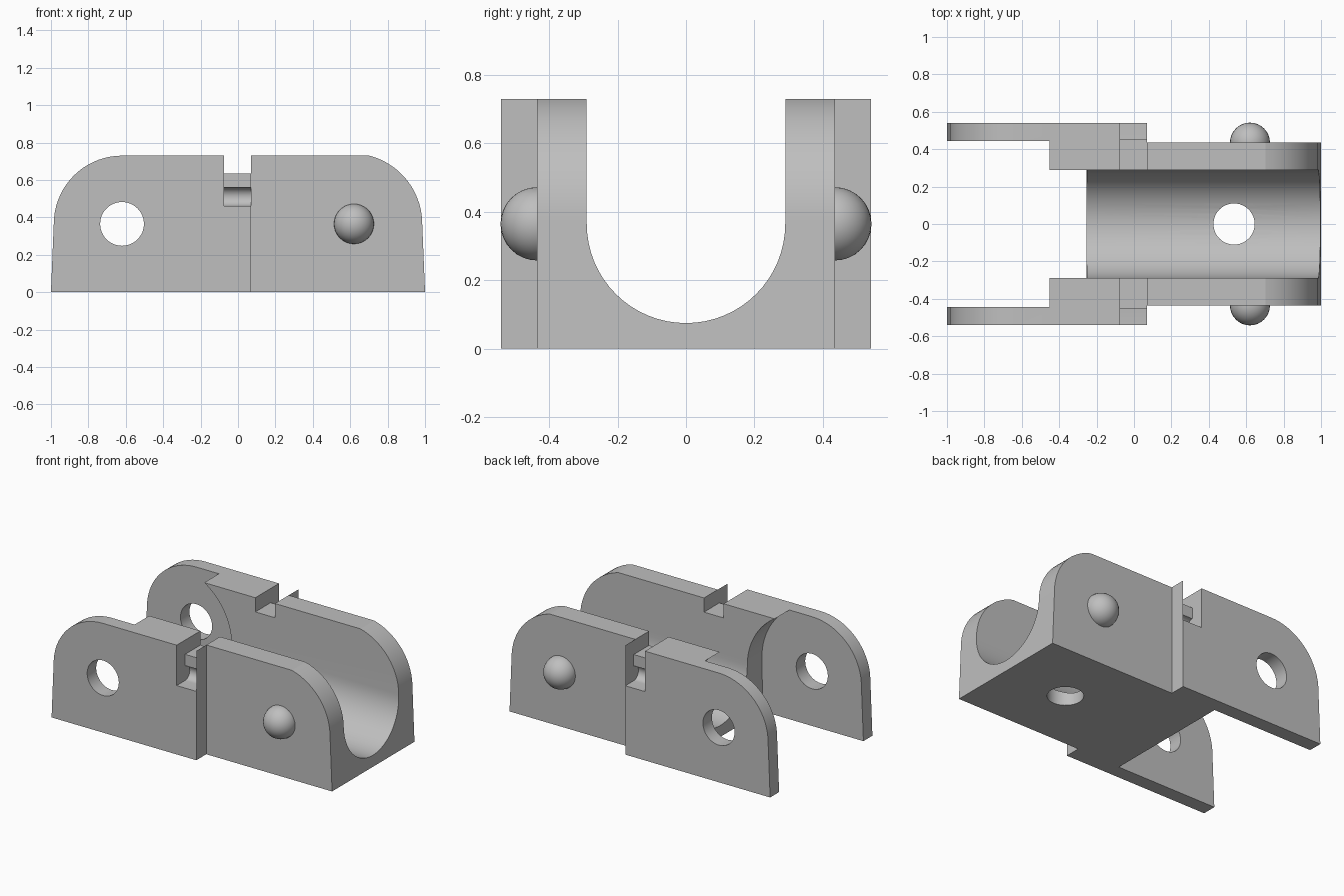
import bpy, bmesh
from math import sin, cos, pi, asin, radians

cube = bpy.data.objects.get("Cube")
if cube:
    bpy.data.objects.remove(cube, do_unlink=True)

grey = bpy.data.materials.new("plain_grey")
grey.use_nodes = True
colour = (0.52, 0.52, 0.52, 1)
grey.diffuse_color = colour
grey.node_tree.nodes["Principled BSDF"].inputs["Base Color"].default_value = colour


def arc(cx, cy, r, a0, a1, n):
    """Points on a circle from angle a0 to a1 (degrees)."""
    angles = [radians(a0 + (a1 - a0) * i / n) for i in range(n + 1)]
    return [(cx + r * cos(a), cy + r * sin(a)) for a in angles]


def prism(name, pts, axis, lo, hi):
    """Extrude a 2D outline along x (yz outline), y (xz) or z (xy)."""
    place = {"x": lambda a, b, t: (t, a, b),
             "y": lambda a, b, t: (a, t, b),
             "z": lambda a, b, t: (a, b, t)}[axis]
    bm = bmesh.new()
    face = bm.faces.new([bm.verts.new(place(a, b, lo)) for a, b in pts])
    ext = bmesh.ops.extrude_face_region(bm, geom=[face])
    moved = [v for v in ext["geom"] if isinstance(v, bmesh.types.BMVert)]
    bmesh.ops.translate(bm, verts=moved, vec=place(0, 0, hi - lo))
    bmesh.ops.recalc_face_normals(bm, faces=bm.faces)
    mesh = bpy.data.meshes.new(name)
    bm.to_mesh(mesh)
    bm.free()
    mesh.materials.append(grey)
    obj = bpy.data.objects.new(name, mesh)
    bpy.context.collection.objects.link(obj)
    return obj


def box(x0, x1, y0, y1):
    return [(x0, y0), (x1, y0), (x1, y1), (x0, y1)]


def select(obj):
    bpy.ops.object.select_all(action='DESELECT')
    obj.select_set(True)
    bpy.context.view_layer.objects.active = obj


def cut(body, cutter):
    cutter.hide_render = True
    mod = body.modifiers.new("cut", 'BOOLEAN')
    mod.operation = 'DIFFERENCE'
    mod.solver = 'EXACT'
    mod.object = cutter
    select(body)
    bpy.ops.object.modifier_apply(modifier=mod.name)
    bpy.data.objects.remove(cutter, do_unlink=True)


MID, TOP = 0.365, 0.73
HINGE = 0.62

# Side silhouette of the whole link
front_r = 0.377
front_end = 90 - math_angle if (math_angle := 0) else asin(MID / front_r) * 180 / pi
outline = [(-1, 0), (1, 0)]
outline += arc(0.985 - front_r, MID, front_r, 0, front_end, 14)
outline += arc(-HINGE, MID, MID, 90, 180, 18)
link = prism("link_body", outline, "y", -0.54, 0.54)

# Round-bottomed channel running lengthwise
channel = [(0.29, 1)] + [(-0.29, 1)] + arc(0, MID, 0.29, 180, 360, 32)
cut(link, prism("channel_cutter", channel, "x", -1.3, 1.3))

# Rear pocket between the two hinge plates, with a curved shoulder
r = 0.43
shoulder = arc(-0.25 - r, MID, r, 0, asin(MID / r) * 180 / pi, 14)
pocket = [(-1.3, -0.2), (-0.255, -0.2), (-0.255, 0)] + shoulder
pocket += [(shoulder[-1][0], 1), (-1.3, 1)]
cut(link, prism("pocket_cutter", pocket, "y", -0.445, 0.445))

for s in (-1, 1):
    # Narrower front half
    y0, y1 = sorted((0.435 * s, 0.8 * s))
    cut(link, prism("side_cutter", box(0.07, 1.3, -0.2, 1), "y", y0, y1))
    # Notch with a small lip above a rounded groove
    notch = [(0.7, 0.46)] + arc(0.452, 0.51, 0.05, 270, 90, 14)
    notch += [(0.452, 0.635), (0.15, 0.635), (0.15, 0.9), (0.7, 0.9)]
    notch = [(y * s, z) for y, z in notch]
    cut(link, prism("notch_cutter", notch, "x", -0.075, 0.07))

# Hinge holes and floor hole
cut(link, prism("hinge_hole_cutter", arc(-HINGE, MID, 0.117, 0, 352.5, 47), "y", -0.8, 0.8))
cut(link, prism("floor_hole_cutter", arc(0.535, 0, 0.11, 0, 352.5, 47), "z", -0.2, 0.25))
select(link)
bpy.ops.object.shade_smooth_by_angle(angle=radians(13))

# Rounded hinge bosses on the front half
for s, side in ((-1, "front"), (1, "back")):
    bpy.ops.mesh.primitive_uv_sphere_add(segments=32, ring_count=16, radius=0.107,
                                         location=(HINGE, 0.435 * s, MID))
    boss = bpy.context.object
    boss.name = side + "_hinge_boss"
    boss.data.materials.append(grey)
    bpy.ops.object.shade_smooth()
